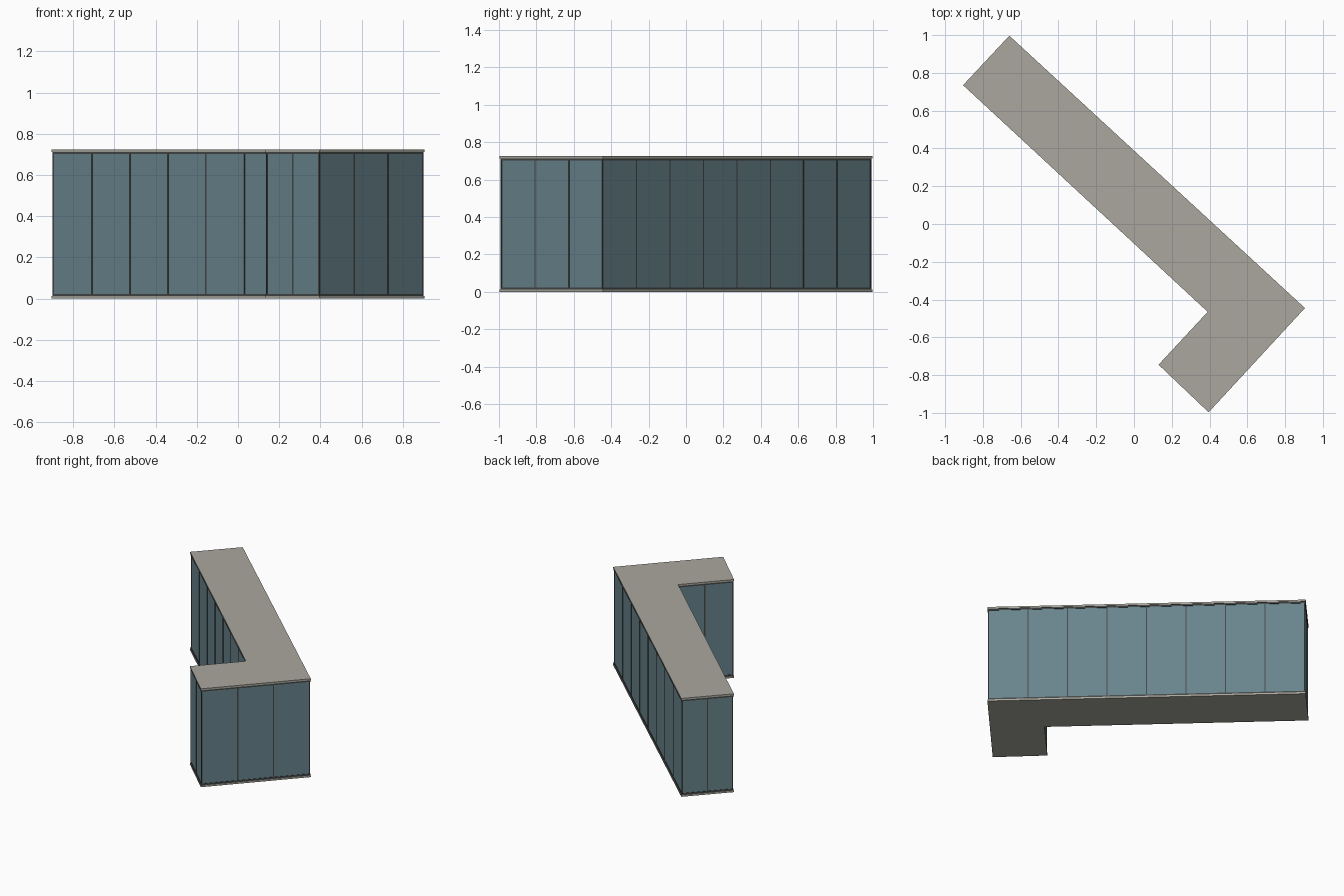
import bpy, bmesh
from mathutils import Vector

if "Cube" in bpy.data.objects:
    bpy.data.objects.remove(bpy.data.objects["Cube"])

# L-shaped footprint, counter-clockwise, with panel count of the side that starts at each corner
CORNERS = [Vector(p) for p in [(-0.66, 0.997), (-0.905, 0.735), (0.39, -0.465),
                               (0.13, -0.745), (0.395, -0.997), (0.905, -0.445)]]
PANELS = [2, 7, 2, 2, 3, 8]
HEIGHT = 0.725
SLAB = 0.012
RAIL = 0.012


def material(name, rgb):
    m = bpy.data.materials.new(name)
    m.diffuse_color = (*rgb, 1)
    m.use_nodes = True
    m.node_tree.nodes["Principled BSDF"].inputs["Base Color"].default_value = m.diffuse_color
    return m


STONE = material("warm_grey_slab", (0.40, 0.39, 0.34))
GLASS = material("blue_grey_glass", (0.14, 0.235, 0.27))
FRAME = material("dark_frame", (0.06, 0.065, 0.065))


def inset(points, d):
    """Move every side of the outline inward by d."""
    out = []
    for i, p in enumerate(points):
        a = (p - points[i - 1]).normalized()
        b = (points[(i + 1) % len(points)] - p).normalized()
        na, nb = Vector((-a.y, a.x)), Vector((-b.y, b.x))
        out.append(p + (na + nb) * d / (1 + na.dot(nb)))
    return out


def add_prism(bm, points, z0, z1):
    face = bm.faces.new([bm.verts.new((p.x, p.y, z0)) for p in points])
    top = bmesh.ops.extrude_face_region(bm, geom=[face])["geom"]
    bmesh.ops.translate(bm, vec=(0, 0, z1 - z0),
                        verts=[g for g in top if isinstance(g, bmesh.types.BMVert)])


def finish(bm, name, mat):
    bmesh.ops.recalc_face_normals(bm, faces=bm.faces)
    mesh = bpy.data.meshes.new(name)
    bm.to_mesh(mesh)
    bm.free()
    mesh.materials.append(mat)
    bpy.context.collection.objects.link(bpy.data.objects.new(name, mesh))


def prism(name, points, z0, z1, mat):
    bm = bmesh.new()
    add_prism(bm, points, z0, z1)
    finish(bm, name, mat)


# floor and roof slabs, with a slim recessed rail against each
prism("floor_slab", CORNERS, 0, SLAB, STONE)
prism("roof_slab", CORNERS, HEIGHT - SLAB, HEIGHT, STONE)
rail_line = inset(CORNERS, 0.003)
z_low, z_high = SLAB + RAIL, HEIGHT - SLAB - RAIL
prism("bottom_rail", rail_line, SLAB, z_low, FRAME)
prism("top_rail", rail_line, z_high, HEIGHT - SLAB, FRAME)

# glass walls
prism("glass_walls", inset(CORNERS, 0.006), z_low, z_high, GLASS)

# mullions at every panel joint and corner
bm = bmesh.new()
line = inset(CORNERS, 0.008)
for i, count in enumerate(PANELS):
    a, b = line[i], line[(i + 1) % len(line)]
    u = (b - a).normalized() * 0.004
    v = Vector((-u.y, u.x))
    for k in range(count):
        c = a.lerp(b, k / count)
        add_prism(bm, [c - u - v, c + u - v, c + u + v, c - u + v], z_low, z_high)
finish(bm, "mullions", FRAME)
